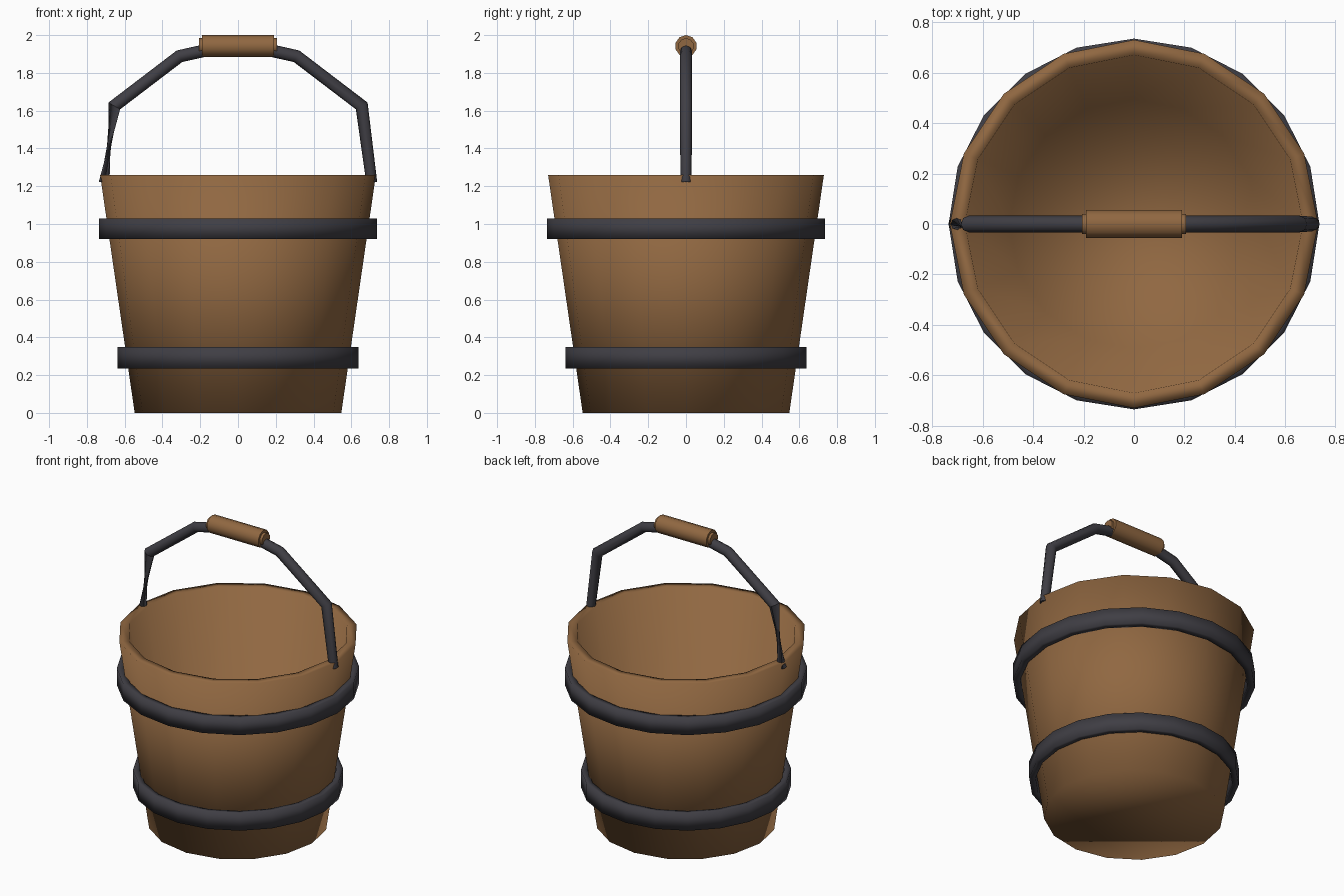
import bpy, bmesh, math
from mathutils import Vector

cube = bpy.data.objects.get("Cube")
if cube:
    bpy.data.objects.remove(cube, do_unlink=True)


def make_material(name, colour):
    mat = bpy.data.materials.new(name)
    mat.use_nodes = True
    mat.diffuse_color = colour
    bsdf = next(n for n in mat.node_tree.nodes if n.type == 'BSDF_PRINCIPLED')
    bsdf.inputs["Base Color"].default_value = colour
    return mat


wood = make_material("brown wood", (0.28, 0.137, 0.053, 1))
iron = make_material("dark iron", (0.05, 0.048, 0.058, 1))


def add_object(name, rings, mat, closed=False, sharp_angle=None):
    """Skin a list of equal-sized point rings; cap the ends unless closed."""
    bm = bmesh.new()
    loops = [[bm.verts.new(p) for p in ring] for ring in rings]
    pairs = list(zip(loops, loops[1:]))
    if closed:
        pairs.append((loops[-1], loops[0]))
    else:
        bm.faces.new(loops[0])
        bm.faces.new(loops[-1])
    n = len(loops[0])
    for a, b in pairs:
        for i in range(n):
            j = (i + 1) % n
            bm.faces.new((a[i], a[j], b[j], b[i]))
    bmesh.ops.recalc_face_normals(bm, faces=bm.faces)
    mesh = bpy.data.meshes.new(name)
    bm.to_mesh(mesh)
    bm.free()
    mesh.materials.append(mat)
    obj = bpy.data.objects.new(name, mesh)
    bpy.context.collection.objects.link(obj)
    bpy.ops.object.select_all(action='DESELECT')
    obj.select_set(True)
    bpy.context.view_layer.objects.active = obj
    if sharp_angle is None:
        bpy.ops.object.shade_smooth()
    else:
        bpy.ops.object.shade_smooth_by_angle(angle=math.radians(sharp_angle))
    return obj


def circle(radius, z, sides):
    return [(radius * math.cos(math.tau * i / sides),
             radius * math.sin(math.tau * i / sides), z) for i in range(sides)]


# Tapered hollow tub: outer wall, rim, inner wall and floor
profile = [(0.547, 0), (0.73, 1.26), (0.67, 1.26), (0.495, 0.06)]
add_object("bucket_body", [circle(r, z, 16) for r, z in profile], wood)

# Two iron hoops
for name, inner, outer, low, high in (("upper_hoop", 0.69, 0.735, 0.92, 1.03),
                                      ("lower_hoop", 0.598, 0.637, 0.235, 0.35)):
    section = [(inner, low), (outer, low), (outer, high), (inner, high)]
    add_object(name, [circle(r, z, 20) for r, z in section], iron, closed=True)

# Bent carrying handle, mirrored from half a path
half = [(0.708, 1.22), (0.655, 1.625), (0.31, 1.888), (0.1, 1.935)]
path = [Vector((-x, 0, z)) for x, z in half] + [Vector((x, 0, z)) for x, z in reversed(half)]
SIDES, TUBE = 8, 0.033
side = Vector((0, 1, 0))
rings = []
for k, p in enumerate(path):
    before = (p - path[k - 1]).normalized() if k else (path[1] - p).normalized()
    after = (path[k + 1] - p).normalized() if k < len(path) - 1 else before
    tangent = (before + after).normalized()
    across = tangent.cross(side) / tangent.dot(before)  # mitred width
    radius = 0.029 if k in (0, len(path) - 1) else TUBE
    twist = math.radians(135) if k == 0 else 0  # right leg is wrung
    rings.append([p + radius * (across * math.cos(a) + side * math.sin(a))
                  for a in (math.tau * i / SIDES + twist for i in range(SIDES))])
add_object("handle", rings, iron, sharp_angle=50)

# Wooden grip with stepped ends
grip_profile = [(-0.207, 0.042), (-0.19, 0.042), (-0.19, 0.058),
                (0.19, 0.058), (0.19, 0.042), (0.207, 0.042)]
grip = [[(x, py, 1.942 + pz) for pz, py, _ in circle(r, 0, 10)] for x, r in grip_profile]
add_object("handle_grip", grip, wood, sharp_angle=50)
